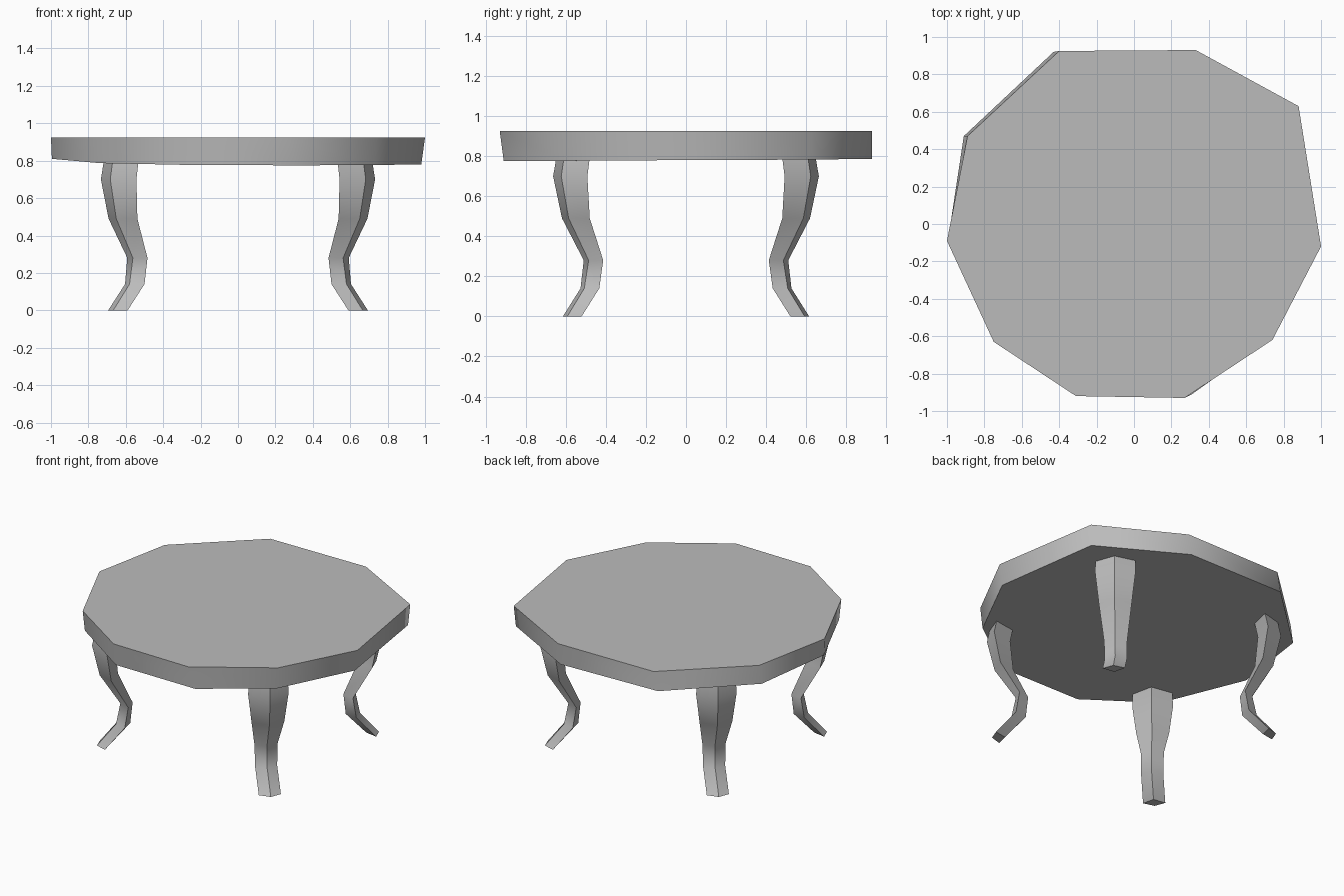
import bpy
import bmesh

cube = bpy.data.objects.get("Cube")
if cube:
    bpy.data.objects.remove(cube, do_unlink=True)

GREY = (0.5, 0.5, 0.5, 1.0)
mat = bpy.data.materials.new("plain_grey")
mat.use_nodes = True
mat.diffuse_color = GREY
mat.node_tree.nodes["Principled BSDF"].inputs["Base Color"].default_value = GREY


def loft(name, rings, sharp_sides):
    """Skin a stack of rings, cap both ends, keep the caps crisp."""
    bm = bmesh.new()
    loops = [[bm.verts.new(p) for p in ring] for ring in rings]
    n = len(loops[0])
    for low, high in zip(loops, loops[1:]):
        for i in range(n):
            j = (i + 1) % n
            bm.faces.new((low[i], low[j], high[j], high[i])).smooth = True
    caps = [bm.faces.new(loops[0]), bm.faces.new(loops[-1])]
    bmesh.ops.recalc_face_normals(bm, faces=bm.faces)
    for cap in caps:
        for edge in cap.edges:
            edge.smooth = False
    if sharp_sides:
        for k in range(n):
            for low, high in zip(loops, loops[1:]):
                bm.edges.get((low[k], high[k])).smooth = False
    mesh = bpy.data.meshes.new(name)
    bm.to_mesh(mesh)
    bm.free()
    mesh.materials.append(mat)
    obj = bpy.data.objects.new(name, mesh)
    bpy.context.collection.objects.link(obj)
    return obj


# Table top: irregular ten-sided slab with a slightly uneven underside
upper = [(-0.40, 0.925), (0.33, 0.93), (0.88, 0.63), (1.0, -0.12), (0.74, -0.62),
         (0.27, -0.93), (-0.31, -0.92), (-0.75, -0.63), (-1.0, -0.09), (-0.89, 0.47)]
lower = [(-0.43, 0.92, 0.795), (0.31, 0.93, 0.787), (0.87, 0.62, 0.783),
         (0.98, -0.12, 0.78), (0.73, -0.61, 0.777), (0.31, -0.91, 0.775),
         (-0.30, -0.91, 0.778), (-0.74, -0.62, 0.787), (-0.995, -0.09, 0.81),
         (-0.91, 0.47, 0.803)]
loft("table_top", [lower, [(x, y, 0.925) for x, y in upper]], False)

# Curved legs: height, centre x, centre y, half width, outward depth
profile = [(0.0, 0.642, 0.568, 0.052, 0.025),
           (0.14, 0.552, 0.48, 0.052, 0.028),
           (0.28, 0.538, 0.462, 0.054, 0.024),
           (0.49, 0.615, 0.55, 0.077, 0.036),
           (0.70, 0.638, 0.578, 0.095, 0.045),
           (0.82, 0.622, 0.56, 0.092, 0.045)]


def leg_ring(sx, sy, z, cx, cy, w, d):
    inner = d * 1.3
    diamond = [(cx + d, cy + d), (cx - w, cy + w * 0.9),
               (cx - inner, cy - inner), (cx + w, cy - w * 0.9)]
    return [(sx * x, sy * y, z) for x, y in diamond]


for side, sx in (("left", 1), ("right", -1)):
    for end, sy in (("front", -1), ("back", 1)):
        loft(f"{end}_{side}_leg", [leg_ring(sx, sy, *row) for row in profile], True)
